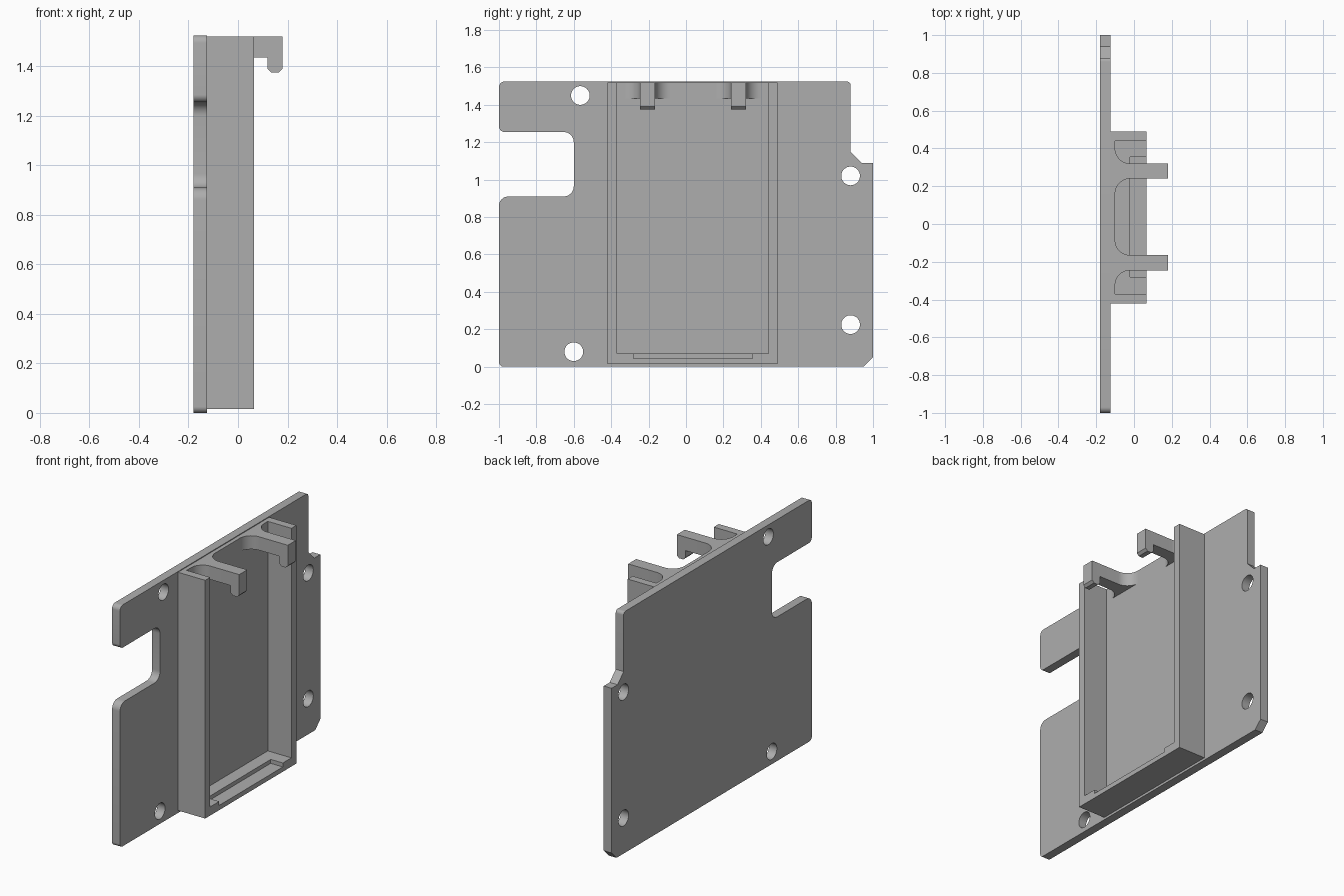
import bpy, bmesh, math
from mathutils import Vector

if "Cube" in bpy.data.objects:
    bpy.data.objects.remove(bpy.data.objects["Cube"])

grey = bpy.data.materials.new("plain grey")
grey.use_nodes = True
colour = (0.42, 0.42, 0.42, 1)
grey.diffuse_color = colour
grey.node_tree.nodes["Principled BSDF"].inputs["Base Color"].default_value = colour


def rounded(corners, steps=10):
    """Outline from (a, b, radius) corners; a negative radius makes a chamfer."""
    out = []
    for i, (a, b, r) in enumerate(corners):
        p = Vector((a, b))
        if r == 0:
            out.append(p)
            continue
        d0 = (Vector(corners[i - 1][:2]) - p).normalized()
        d1 = (Vector(corners[(i + 1) % len(corners)][:2]) - p).normalized()
        if r < 0:
            out += [p - d0 * r, p - d1 * r]
            continue
        for k in range(steps + 1):
            t = k / steps * math.pi / 2
            out.append(p + d0 * r * (1 - math.sin(t)) + d1 * r * (1 - math.cos(t)))
    return out


def prism(name, outline, axis, lo, hi):
    """Extrude a 2D outline along the named axis from lo to hi."""
    place = {"x": lambda a, b, c: (c, a, b),
             "y": lambda a, b, c: (a, c, b),
             "z": lambda a, b, c: (a, b, c)}[axis]
    bm = bmesh.new()
    bottom = [bm.verts.new(place(a, b, lo)) for a, b in outline]
    top = [bm.verts.new(place(a, b, hi)) for a, b in outline]
    bm.faces.new(bottom)
    bm.faces.new(top)
    for i in range(len(top)):
        bm.faces.new((bottom[i - 1], bottom[i], top[i], top[i - 1]))
    bmesh.ops.recalc_face_normals(bm, faces=bm.faces)
    mesh = bpy.data.meshes.new(name)
    bm.to_mesh(mesh)
    bm.free()
    mesh.materials.append(grey)
    obj = bpy.data.objects.new(name, mesh)
    bpy.context.collection.objects.link(obj)
    return obj


def rect(a0, a1, b0, b1):
    return [(a0, b0), (a1, b0), (a1, b1), (a0, b1)]


def circle(a, b, r, n=40):
    return [(a + r * math.cos(2 * math.pi * k / n), b + r * math.sin(2 * math.pi * k / n))
            for k in range(n)]


def cut(obj, cutters):
    """Subtract the cutters, bake the result and remove them."""
    for c in cutters:
        c.hide_render = True
        m = obj.modifiers.new("cut", "BOOLEAN")
        m.operation, m.solver, m.object = "DIFFERENCE", "EXACT", c
    graph = bpy.context.evaluated_depsgraph_get()
    mesh = bpy.data.meshes.new_from_object(obj.evaluated_get(graph))
    obj.modifiers.clear()
    obj.data = mesh
    for c in cutters:
        bpy.data.objects.remove(c)


def smooth(obj):
    obj.data.shade_smooth()
    obj.data.set_sharp_from_angle(angle=math.radians(30))


# Back plate with side notch, stepped corner and screw holes
plate = prism("mounting_plate", rounded([
    (-1, 0, 0.025), (1, 0, -0.05), (1, 1.09, 0), (0.94, 1.09, 0), (0.88, 1.15, 0),
    (0.88, 1.525, 0.02), (-1, 1.525, 0.03), (-1, 1.255, 0.03), (-0.6, 1.255, 0.055),
    (-0.6, 0.91, 0.055), (-1, 0.91, 0.05)]), "x", -0.18, -0.125)
holes = [(-0.565, 1.45), (-0.6, 0.08), (0.88, 1.02), (0.88, 0.225)]
cut(plate, [prism("hole_cutter", circle(y, z, 0.05), "x", -0.3, 0) for y, z in holes])
smooth(plate)

# Open-topped tray with a step in its bottom lip
tray = prism("holder_tray", rect(-0.42, 0.49, 0.015, 1.52), "x", -0.125, 0.065)
cut(tray, [prism("pocket_cutter", rect(-0.37, 0.44, 0.07, 1.7), "x", -0.10, 0.2),
           prism("lip_cutter", rect(-0.28, 0.355, 0.045, 0.2), "x", -0.02, 0.2)])

# Two clip arms with flared roots and hooked tips
half, flare = 0.04, 0.08
arc = [(-0.02 - flare * math.sin(k * math.pi / 24),
        half + flare * (1 - math.cos(k * math.pi / 24))) for k in range(13)]
side = [(0.18, half)] + arc + [(-0.11, half + flare)]
for label, y in (("right", -0.205), ("left", 0.28)):
    outline = [(a, y + b) for a, b in side] + [(a, y - b) for a, b in reversed(side)]
    smooth(prism(label + "_clip_arm", outline, "z", 1.435, 1.52))
    hook = rounded([(0.12, 1.435, 0), (0.12, 1.375, -0.015),
                    (0.18, 1.375, -0.015), (0.18, 1.435, 0)])
    prism(label + "_clip_hook", hook, "y", y - half, y + half)
